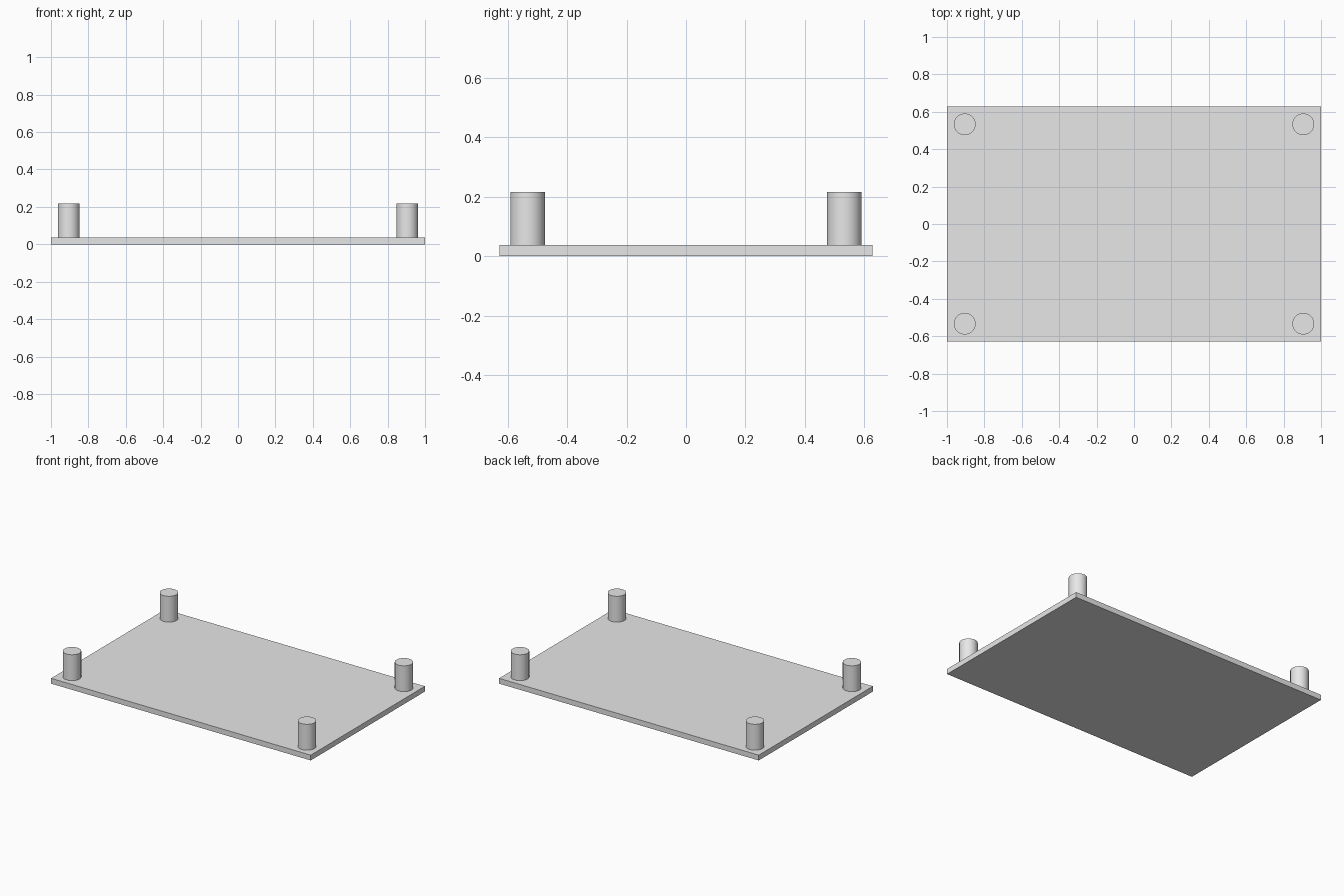
import bpy

cube = bpy.data.objects.get("Cube")
if cube:
    bpy.data.objects.remove(cube, do_unlink=True)

HALF_X, HALF_Y = 1.0, 0.628
PLATE_TOP, POST_TOP = 0.037, 0.217
RADIUS, INSET = 0.058, 0.095

# Single light grey finish
grey = bpy.data.materials.new("light_grey")
grey.use_nodes = True
colour = (0.8, 0.8, 0.8, 1)
grey.diffuse_color = colour
grey.node_tree.nodes["Principled BSDF"].inputs["Base Color"].default_value = colour


def finish(name):
    obj = bpy.context.object
    obj.name = name
    obj.data.materials.append(grey)
    bpy.ops.object.transform_apply(location=False, rotation=False, scale=True)
    return obj


# Flat base plate
bpy.ops.mesh.primitive_cube_add(size=1, location=(0, 0, PLATE_TOP / 2))
bpy.context.object.scale = (2 * HALF_X, 2 * HALF_Y, PLATE_TOP)
finish("base_plate")

# Round post at each corner, standing on the plate
for side_x, name_x in ((-1, "right"), (1, "left")):
    for side_y, name_y in ((-1, "front"), (1, "back")):
        bpy.ops.mesh.primitive_cylinder_add(
            vertices=64, radius=RADIUS, depth=POST_TOP - PLATE_TOP,
            location=(side_x * (HALF_X - INSET), side_y * (HALF_Y - INSET),
                      (POST_TOP + PLATE_TOP) / 2))
        finish(f"{name_y}_{name_x}_post")
        bpy.ops.object.shade_smooth_by_angle()
